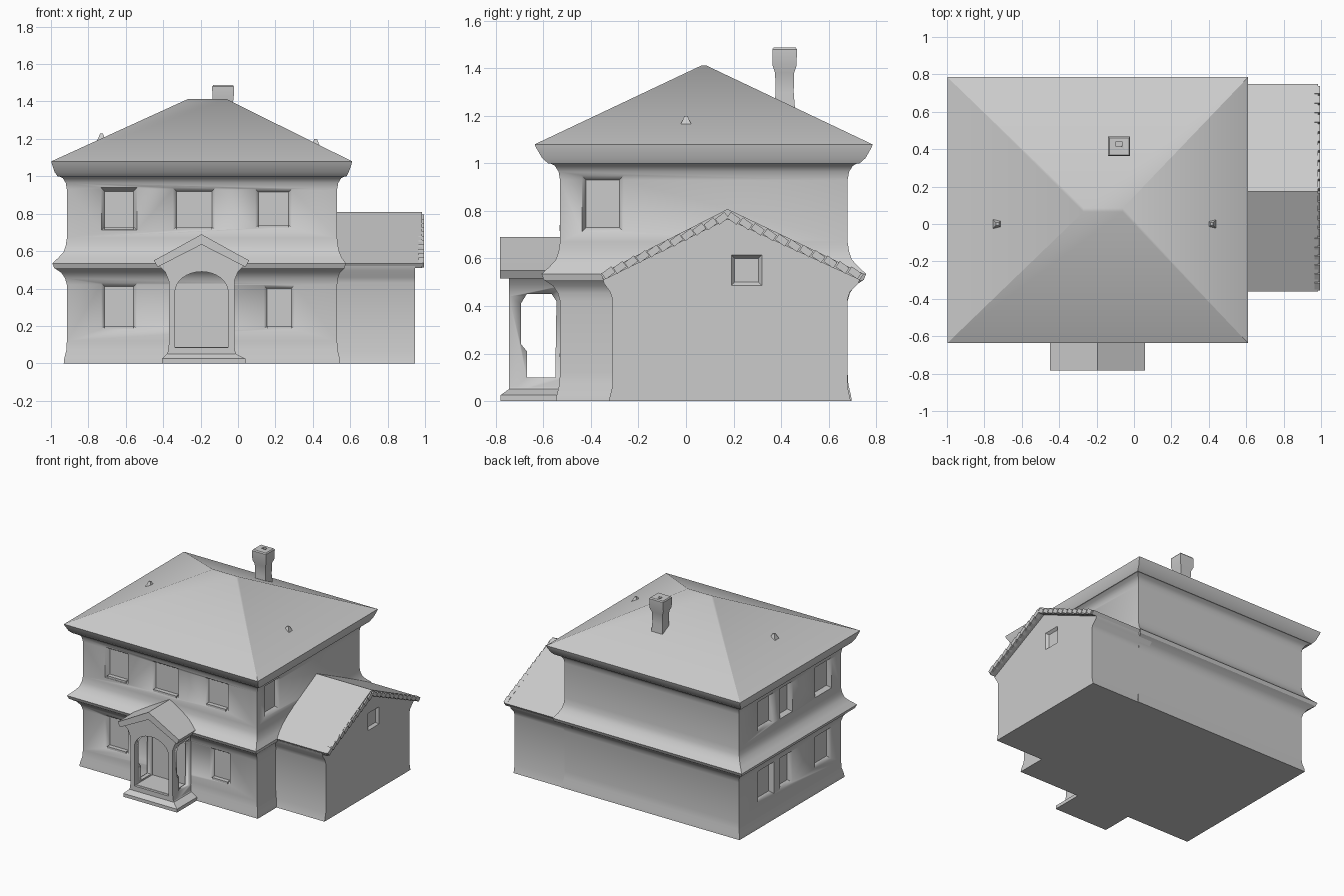
import bpy, bmesh, math
from mathutils import Vector, Matrix

if "Cube" in bpy.data.objects:
    bpy.data.objects.remove(bpy.data.objects["Cube"])


def finish(name, bm, angle=30):
    bmesh.ops.remove_doubles(bm, verts=bm.verts, dist=1e-5)
    bmesh.ops.recalc_face_normals(bm, faces=bm.faces)
    me = bpy.data.meshes.new(name)
    bm.to_mesh(me)
    bm.free()
    ob = bpy.data.objects.new(name, me)
    bpy.context.collection.objects.link(ob)
    bpy.ops.object.select_all(action='DESELECT')
    ob.select_set(True)
    bpy.context.view_layer.objects.active = ob
    bpy.ops.object.shade_smooth_by_angle(angle=math.radians(angle))
    return ob


def loft(bm, rings):
    """Bridge equal-length rings of points and cap both ends."""
    loops = [[bm.verts.new(p) for p in r] for r in rings]
    n = len(loops[0])
    for a, b in zip(loops, loops[1:]):
        for i in range(n):
            j = (i + 1) % n
            bm.faces.new((a[i], a[j], b[j], b[i]))
    bm.faces.new(loops[0][::-1])
    bm.faces.new(loops[-1])


def rect(x0, x1, y0, y1, z):
    return [(x0, y0, z), (x1, y0, z), (x1, y1, z), (x0, y1, z)]


def rect_stack(name, rings):
    bm = bmesh.new()
    loft(bm, [rect(*r) for r in rings])
    return finish(name, bm)


def prism(name, pts, a, b, axis):
    """Extrude a 2D profile (across, z) along x or y."""
    put = (lambda p, t: (t, p[0], p[1])) if axis == 'x' else (lambda p, t: (p[0], t, p[1]))
    bm = bmesh.new()
    loft(bm, [[put(p, t) for p in pts] for t in (a, b)])
    return finish(name, bm)


def cut(ob, cutter):
    m = ob.modifiers.new("cut", 'BOOLEAN')
    m.operation, m.object, m.solver = 'DIFFERENCE', cutter, 'EXACT'
    bpy.context.view_layer.objects.active = ob
    bpy.ops.object.modifier_apply(modifier=m.name)
    bpy.data.objects.remove(cutter)


# House body: wall outline offset outward at plinth, skirt roof and cornice
WX0, WX1, WY0, WY1 = -0.915, 0.53, -0.53, 0.68


def wall(off, z, right=None):
    r = off if right is None else right
    return (WX0 - off, WX1 + r, WY0 - off, WY1 + off, z)


house = rect_stack("house_body", [
    wall(0.017, 0), wall(0.014, 0.025), wall(0.003, 0.07), wall(0, 0.12), wall(0, 0.42),
    wall(0.01, 0.455, 0.005), wall(0.03, 0.485, 0.015), wall(0.068, 0.51, 0.04),
    wall(0.078, 0.535, 0.046), wall(0.045, 0.565, 0.025), wall(0.018, 0.595, 0.012),
    wall(0.006, 0.63, 0.004), wall(0, 0.67), wall(0, 0.93), wall(0.006, 0.965),
    wall(0.022, 0.99), wall(0.05, 1.005)])

# Main hipped roof with cornice edge
rect_stack("main_roof", [
    (-0.965, 0.58, -0.58, 0.73, 1.0), (-0.98, 0.592, -0.605, 0.755, 1.022),
    (-0.995, 0.607, -0.63, 0.78, 1.065), (-0.998, 0.61, -0.637, 0.785, 1.08),
    (-0.27, -0.06, 0.065, 0.085, 1.412)])

# Windows: (axis, wall plane, inward sign, centre, width, z0, z1)
windows = [('y', WY0, 1, -0.635, 0.155, 0.73, 0.92), ('y', WY0, 1, -0.235, 0.19, 0.73, 0.92),
           ('y', WY0, 1, 0.19, 0.16, 0.74, 0.915), ('y', WY0, 1, -0.635, 0.155, 0.20, 0.41),
           ('y', WY0, 1, 0.22, 0.13, 0.20, 0.40), ('x', WX1, -1, -0.35, 0.14, 0.73, 0.93)]
for c, w in ((0.36, 0.15), (0.12, 0.11), (-0.32, 0.16)):
    windows += [('x', WX0, 1, c, w, 0.73, 0.92), ('x', WX0, 1, c, w, 0.2, 0.4)]


def recess(bm, axis, plane, s, c, w, z0, z1, depth=0.03):
    rings = []
    for d, g in ((-0.02, 0.03), (depth, 0.0)):
        t = plane + s * d
        q = [(c - w / 2 - g, z0 - g), (c + w / 2 + g, z0 - g), (c + w / 2 + g, z1 + g), (c - w / 2 - g, z1 + g)]
        rings.append([(a, t, z) if axis == 'y' else (t, a, z) for a, z in q])
    loft(bm, rings)


bm = bmesh.new()
for win in windows:
    recess(bm, *win)
cut(house, finish("window_cutter", bm))

# Sills of the front windows
for i, (ax, p, s, c, w, z0, z1) in enumerate(windows[:5]):
    rect_stack(f"front_sill_{i}", [(c - w / 2, c + w / 2, p - 0.002, p + 0.035, z) for z in (z0 - 0.015, z0)])

# Side wing with flared eaves and gable
half = [(-0.325, 0), (-0.31, 0.06), (-0.31, 0.43), (-0.32, 0.46), (-0.345, 0.495), (-0.352, 0.52)]
back = [(0.735, 0.52), (0.725, 0.495), (0.69, 0.46), (0.68, 0.43), (0.68, 0.06), (0.693, 0)]
wing = prism("wing_body", half + [(0.175, 0.785)] + back, 0.45, 0.945, 'x')
bm = bmesh.new()
recess(bm, 'x', 0.945, -1, 0.255, 0.1, 0.5, 0.6, 0.018)
cut(wing, finish("vent_cutter", bm))
prism("wing_roof", [(-0.36, 0.535), (-0.345, 0.51), (0.175, 0.765), (0.73, 0.51), (0.748, 0.535), (0.175, 0.808)],
      0.5, 0.985, 'x')

# Verge tiles along the wing gable
bm = bmesh.new()
N = 11
for y_end in (-0.35, 0.735):
    a, b = Vector((0.98, y_end, 0.528)), Vector((0.98, 0.175, 0.78))
    slope = math.atan2(b.z - a.z, b.y - a.y)
    tilt = slope + (0.2 if y_end < 0 else -0.2)
    for i in range(N):
        p = a.lerp(b, (i + 0.5) / N)
        bmesh.ops.create_cube(bm, size=1, matrix=Matrix.Translation(p) @ Matrix.Rotation(tilt, 4, 'X')
                              @ Matrix.Diagonal((0.03, 0.05, 0.03, 1)))
finish("wing_verge_tiles", bm)

# Porch: block hollowed by a front arch and side openings
PX = -0.195
porch = prism("porch_walls", [(PX - 0.185, 0.03), (PX + 0.185, 0.03), (PX + 0.175, 0.1), (PX + 0.175, 0.44),
                              (PX + 0.195, 0.49), (PX + 0.235, 0.53), (PX, 0.65), (PX - 0.235, 0.53),
                              (PX - 0.195, 0.49), (PX - 0.175, 0.44), (PX - 0.175, 0.1)], -0.745, -0.5, 'y')
arch = [(PX - 0.142, 0.085), (PX + 0.142, 0.085)]
arch += [(PX + 0.142 * math.cos(t), 0.38 + 0.11 * math.sin(t)) for t in [math.pi * i / 16 for i in range(17)]]
cut(porch, prism("arch_cutter", arch, -0.9, -0.532, 'y'))
side = [(-0.67, 0.1), (-0.55, 0.1), (-0.545, 0.42), (-0.565, 0.45), (-0.67, 0.45), (-0.695, 0.41), (-0.695, 0.24), (-0.67, 0.21)]
cut(porch, prism("side_cutter", side, -0.6, 0.3, 'x'))
rect_stack("porch_step", [(PX - 0.21, PX + 0.235, -0.78, -0.5, 0), (PX - 0.21, PX + 0.235, -0.78, -0.5, 0.025),
                          (PX - 0.185, PX + 0.185, -0.745, -0.5, 0.05), (PX - 0.165, PX + 0.165, -0.725, -0.5, 0.088)])
prism("porch_roof", [(PX - 0.235, 0.515), (PX, 0.635), (PX + 0.235, 0.515), (PX + 0.255, 0.55),
                     (PX + 0.19, 0.585), (PX, 0.69), (PX - 0.19, 0.585), (PX - 0.255, 0.55)], -0.783, -0.5, 'y')

# Chimney with wider cap and sunken flue
cx, cy = -0.08, 0.415
chimney = rect_stack("chimney", [(cx - a, cx + a, cy - b, cy + b, z) for a, b, z in
                     ((0.052, 0.05, 1.15), (0.042, 0.038, 1.3), (0.044, 0.04, 1.38), (0.057, 0.05, 1.41),
                      (0.058, 0.052, 1.48), (0.052, 0.046, 1.488))])
cut(chimney, rect_stack("flue_cutter", [(cx - 0.015, cx + 0.015, cy, cy + 0.025, z) for z in (1.46, 1.5)]))

# Small roof vents on both end slopes
for name, vx, vz in (("left_roof_vent", -0.73, 1.19), ("right_roof_vent", 0.415, 1.16)):
    rect_stack(name, [(vx - r, vx + r, -r, r, vz + h) for r, h in ((0.03, -0.01), (0.015, 0.02), (0.007, 0.04))])
